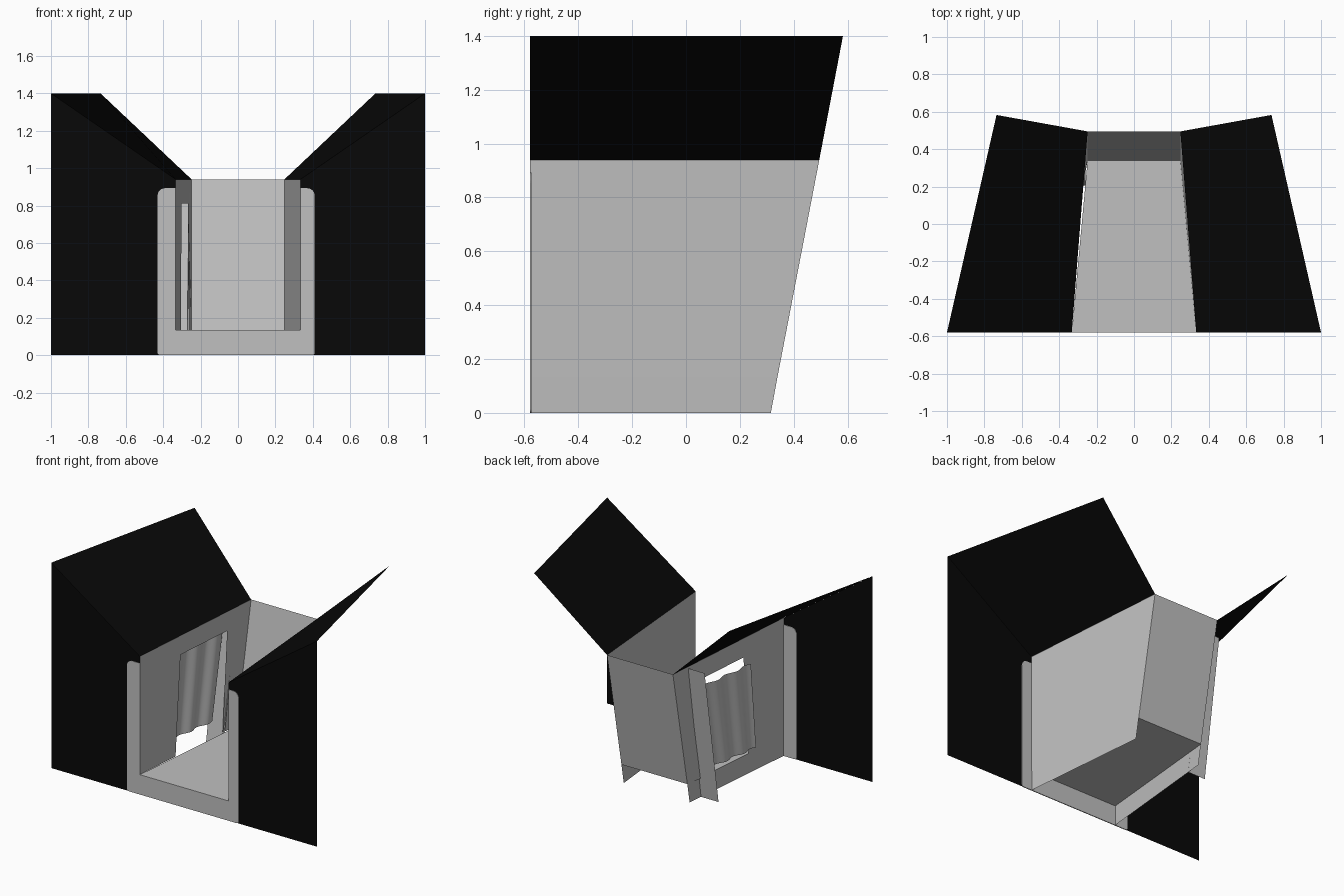
import bpy, bmesh, math

if "Cube" in bpy.data.objects:
    bpy.data.objects.remove(bpy.data.objects["Cube"])


def material(name, value):
    m = bpy.data.materials.new(name)
    m.diffuse_color = (value, value, value, 1)
    m.use_nodes = True
    m.node_tree.nodes["Principled BSDF"].inputs["Base Color"].default_value = m.diffuse_color
    return m


GREY = material("light_grey", 0.53)
BLACK = material("matte_black", 0.0024)


def sheet(name, verts, faces, mat):
    me = bpy.data.meshes.new(name)
    me.from_pydata(verts, [], faces)
    me.materials.append(mat)
    ob = bpy.data.objects.new(name, me)
    bpy.context.collection.objects.link(ob)
    return ob


def quad(name, pts, mat):
    return sheet(name, pts, [range(len(pts))], mat)


FRONT, FLOOR, TOP = -0.58, 0.135, 0.94
BACK0, BACK1 = 0.34, 0.495      # back wall leans outward from floor to top
WF, WB = 0.333, 0.248           # half widths at front and back

# Stage floor and leaning back wall
quad("stage_floor", [(-WF, FRONT, FLOOR), (WF, FRONT, FLOOR),
                     (WB, BACK0, FLOOR), (-WB, BACK0, FLOOR)], GREY)
quad("back_wall", [(-WB, BACK0, FLOOR), (WB, BACK0, FLOOR),
                   (WB, BACK1, TOP), (-WB, BACK1, TOP)], GREY)

# Right wall, plain, facing inward
quad("right_wall", [(WF, FRONT, FLOOR), (WF, FRONT, TOP),
                    (WB, BACK1, TOP), (WB, BACK0, FLOOR)], GREY)


# Left wall with a leaning doorway down to the floor
def wall_x(y):
    return -WF + (WF - WB) * (y - FRONT) / (BACK1 - FRONT)


door = [(wall_x(y), y, z) for y, z in
        ((-0.235, FLOOR), (-0.187, 0.81), (0.264, 0.81), (0.22, FLOOR))]
sheet("left_wall",
      [(-WF, FRONT, FLOOR), (-WF, FRONT, TOP), (-WB, BACK1, TOP), (-WB, BACK0, FLOOR)] + door,
      [(0, 4, 5, 1), (1, 5, 6, 2), (6, 7, 3, 2)], GREY)

# Skirts under the floor
for name, s in (("left_skirt", -1), ("right_skirt", 1)):
    quad(name, [(s * WF, FRONT, 0), (s * WB, 0.315, 0),
                (s * WB, BACK0, FLOOR), (s * WF, FRONT, FLOOR)], GREY)

# Black masking: front panels and sloping wings
PANEL = FRONT + 0.003
for side, s in (("left", -1), ("right", 1)):
    panel = [(s, PANEL, 0), (s * WF, PANEL, 0), (s * WF, PANEL, TOP), (s, PANEL, 1.4)]
    wing = [(s * WF, FRONT, TOP), (s * WB, BACK1, TOP), (s * 0.735, 0.583, 1.4), (s, FRONT, 1.4)]
    if s > 0:
        panel.reverse()
        wing.reverse()
    quad(side + "_front_panel", panel, BLACK)
    quad(side + "_wing", wing, BLACK)


# Proscenium frame: U-shaped thin plate with rounded outer corners
def arc(cx, cz, r, start):
    return [(cx + r * math.cos(math.radians(start + a)),
             cz + r * math.sin(math.radians(start + a))) for a in range(0, 91, 15)]


L, R, H, r, q = -0.43, 0.41, 0.893, 0.04, 0.015
outline = (arc(L + q, q, q, 180) + arc(R - q, q, q, 270) + arc(R - r, H - r, r, 0)
           + [(WF, H), (WF, FLOOR), (-WF, FLOOR), (-WF, H)] + arc(L + r, H - r, r, 90))
bm = bmesh.new()
face = bm.faces.new([bm.verts.new((x, FRONT, z)) for x, z in outline])
ext = bmesh.ops.extrude_face_region(bm, geom=[face], use_keep_orig=True)
bmesh.ops.translate(bm, vec=(0, 0.006, 0),
                    verts=[v for v in ext["geom"] if isinstance(v, bmesh.types.BMVert)])
bmesh.ops.recalc_face_normals(bm, faces=bm.faces)
me = bpy.data.meshes.new("proscenium_frame")
bm.to_mesh(me)
bm.free()
me.materials.append(GREY)
bpy.context.collection.objects.link(bpy.data.objects.new("proscenium_frame", me))

# Leaning pier outside the doorway
quad("doorway_pier", [(-0.258, 0.207, 0), (-0.39, 0.207, 0),
                      (-0.385, 0.35, 0.93), (-0.262, 0.35, 0.93)], GREY)

# Wavy curtain hanging outside the doorway, flaring slightly towards the top
N, ROWS = 48, 4
verts, faces = [], []
for j in range(ROWS + 1):
    v = j / ROWS
    for i in range(N + 1):
        u = i / N
        wave = 0.011 * math.sin(u * 2.6 * math.tau)
        verts.append((-0.38 + 0.06 * u + wave,
                      -0.21 + 0.40 * u + (0.055 + 0.06 * u) * v, 0.21 + 0.59 * v))
for j in range(ROWS):
    for i in range(N):
        a = j * (N + 1) + i
        faces.append((a, a + 1, a + N + 2, a + N + 1))
curtain = sheet("doorway_curtain", verts, faces, GREY)
curtain.data.polygons.foreach_set("use_smooth", [True] * len(faces))
